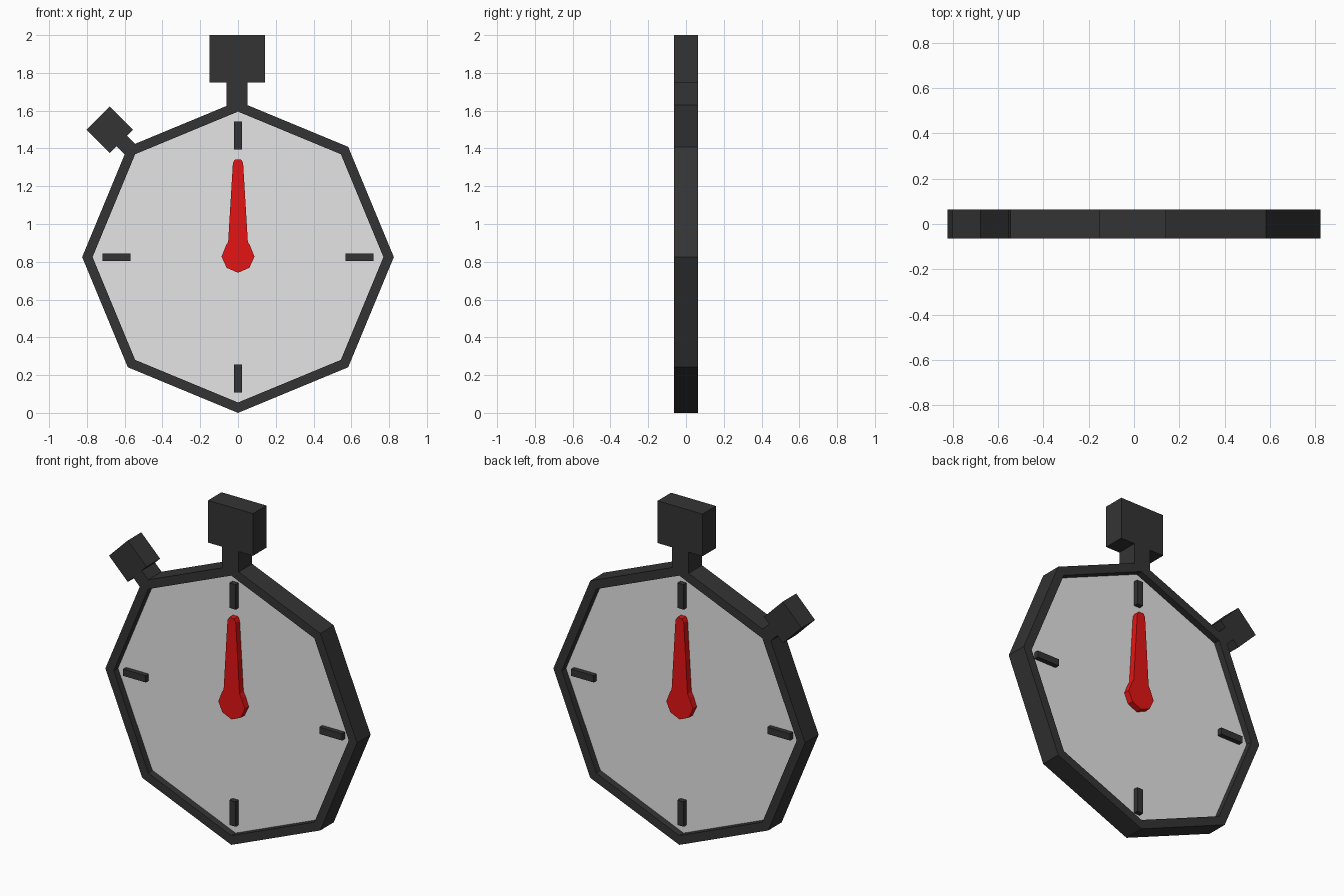
import bpy, bmesh, math
from mathutils import Vector, Matrix

cube = bpy.data.objects.get("Cube")
if cube:
    bpy.data.objects.remove(cube)

CENTRE = Vector((0, 0, 0.825))
DEPTH = 0.063


def material(name, r, g, b):
    m = bpy.data.materials.new(name)
    m.use_nodes = True
    m.diffuse_color = (r, g, b, 1)
    m.node_tree.nodes["Principled BSDF"].inputs["Base Color"].default_value = (r, g, b, 1)
    return m


black = material("black casing", 0.034, 0.034, 0.034)
grey = material("pale grey dial", 0.78, 0.78, 0.78)
red = material("red hand", 0.78, 0.007, 0.007)


def finish(name, bm, mat):
    bmesh.ops.recalc_face_normals(bm, faces=bm.faces)
    mesh = bpy.data.meshes.new(name)
    bm.to_mesh(mesh)
    bm.free()
    mesh.materials.append(mat)
    obj = bpy.data.objects.new(name, mesh)
    bpy.context.collection.objects.link(obj)
    return obj


def slab(name, outline, half, mat):
    """Extrude an x-z outline evenly to both sides of y = 0."""
    bm = bmesh.new()
    face = bm.faces.new([bm.verts.new((x, -half, z)) for x, z in outline])
    geom = bmesh.ops.extrude_face_region(bm, geom=[face])["geom"]
    bmesh.ops.translate(bm, vec=(0, 2 * half, 0),
                        verts=[v for v in geom if isinstance(v, bmesh.types.BMVert)])
    return finish(name, bm, mat)


def bar(name, x, z, half_w, half_h, half, mat, angle=0):
    """Box centred at x, z and turned in the dial plane."""
    turn = Matrix.Rotation(angle, 2)
    pts = [turn @ Vector((a * half_w, b * half_h))
           for a, b in ((-1, -1), (1, -1), (1, 1), (-1, 1))]
    return slab(name, [(x + p.x, z + p.y) for p in pts], half, mat)


# Octagonal rim: rectangular section spun round the dial axis
bm = bmesh.new()
section = [bm.verts.new(CENTRE + Vector((r, y, 0)))
           for r, y in ((0.77, -DEPTH), (0.825, -DEPTH), (0.825, DEPTH), (0.77, DEPTH))]
edges = [bm.edges.new((section[i], section[(i + 1) % 4])) for i in range(4)]
bmesh.ops.spin(bm, geom=section + edges, cent=CENTRE, axis=(0, 1, 0),
               angle=math.tau, steps=8, use_duplicate=False)
bmesh.ops.remove_doubles(bm, verts=bm.verts, dist=0.001)
finish("rim", bm, black)

# Recessed dial, visible from both sides
ring = [(0.772 * math.cos(i * math.pi / 4), CENTRE.z + 0.772 * math.sin(i * math.pi / 4))
        for i in range(8)]
slab("dial", ring, 0.023, grey)

# Four hour marks
for i, side in enumerate(("left", "top", "right", "bottom")):
    a = i * math.pi / 2
    bar(side + "_mark", 0.643 * math.cos(a), CENTRE.z + 0.643 * math.sin(a),
        0.074, 0.02, 0.051, black, a)

# Hand: rounded hub tapering to a blunt tip
half_hand = [(0.06, 0.768), (0.087, 0.827), (0.064, 0.885), (0.052, 0.907),
             (0.027, 1.323), (0.016, 1.342)]
slab("hand", [(0, 0.742)] + half_hand + [(-x, z) for x, z in reversed(half_hand)],
     0.06, red)

# Crown on top
bar("crown_neck", -0.006, 1.69, 0.055, 0.065, DEPTH, black)
bar("crown", -0.005, 1.875, 0.147, 0.125, DEPTH, black)

# Side button at the upper corner
tilt = math.radians(45)
bar("button_neck", -0.601, 1.425, 0.039, 0.045, DEPTH, black, tilt)
bar("button", -0.678, 1.499, 0.087, 0.087, DEPTH, black, tilt)
